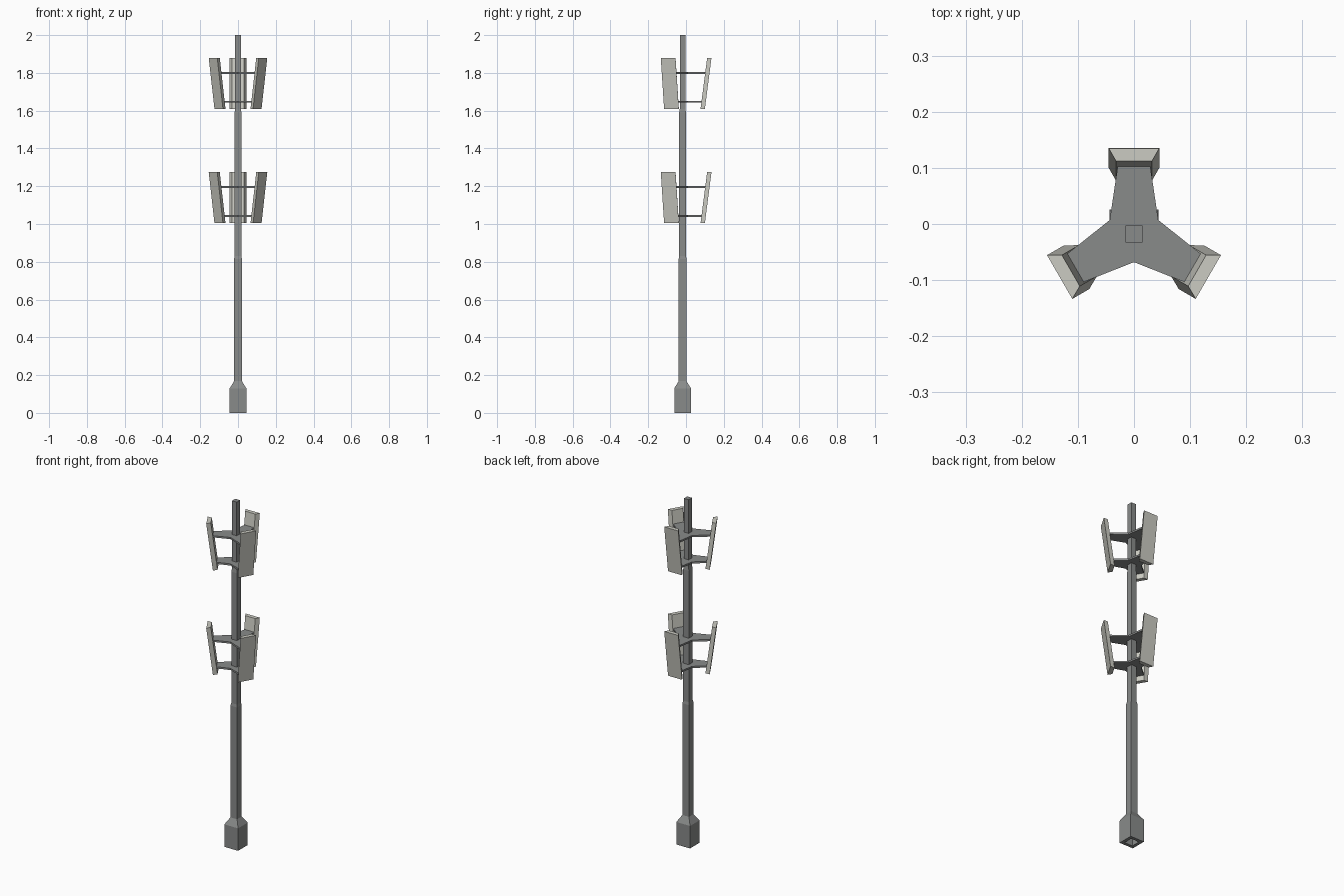
import bpy, bmesh, math

if "Cube" in bpy.data.objects:
    bpy.data.objects.remove(bpy.data.objects["Cube"])

CY = -0.018  # mast axis sits slightly forward of the origin


def material(name, col):
    m = bpy.data.materials.new(name)
    m.diffuse_color = (*col, 1)
    m.use_nodes = True
    m.node_tree.nodes["Principled BSDF"].inputs["Base Color"].default_value = m.diffuse_color
    return m


STEEL = material("steel grey", (0.25, 0.258, 0.255))
PANEL = material("pale panel grey", (0.60, 0.60, 0.545))


def loft(name, rings, mat, cap_end=True, cap_start=True):
    """Skin a list of equally sized vertex rings and cap the ends."""
    bm = bmesh.new()
    vr = [[bm.verts.new(p) for p in r] for r in rings]
    n = len(vr[0])
    for a, b in zip(vr, vr[1:]):
        for i in range(n):
            j = (i + 1) % n
            bm.faces.new((a[i], a[j], b[j], b[i]))
    if cap_start:
        bm.faces.new(vr[0][::-1])
    if cap_end:
        bm.faces.new(vr[-1])
    bmesh.ops.recalc_face_normals(bm, faces=bm.faces)
    me = bpy.data.meshes.new(name)
    bm.to_mesh(me)
    bm.free()
    me.materials.append(mat)
    ob = bpy.data.objects.new(name, me)
    bpy.context.collection.objects.link(ob)
    return ob


def square(h, z):
    return [(x * h, CY + y * h, z) for x, y in ((-1, -1), (1, -1), (1, 1), (-1, 1))]


def polar(r, side, ang, z):
    """Point at distance r along direction ang, shifted sideways."""
    c, s = math.cos(ang), math.sin(ang)
    return (r * c - side * s, CY + r * s + side * c, z)


# Mast: hollow-bottomed square foot, collar and slightly stepped pole
profile = [(0.026, 0.05), (0.026, 0), (0.044, 0), (0.044, 0.13), (0.021, 0.168),
           (0.021, 0.815), (0.018, 0.83), (0.018, 1.59), (0.015, 1.61), (0.015, 2.0)]
loft("mast", [square(h, z) for h, z in profile], STEEL)

ARMS = [math.radians(a) for a in (90, 210, 330)]


# Three-armed bracket plate
def bracket(name, z, reach):
    def ring(zz):
        pts = []
        for a in ARMS:
            pts += [polar(0.05, 0, a - math.pi / 3, zz),
                    polar(reach, -0.029, a, zz), polar(reach, 0.029, a, zz)]
        return pts
    loft(name, [ring(z - 0.005), ring(z + 0.005)], STEEL)


# Antenna panel: trapezoid section, leaning outward at the top
def panel(name, z, ang):
    def ring(r, zz):
        return [polar(r, -0.032, ang, zz), polar(r + 0.023, -0.045, ang, zz),
                polar(r + 0.023, 0.045, ang, zz), polar(r, 0.032, ang, zz)]
    loft(name, [ring(0.095, z), ring(0.13, z + 0.27)], PANEL)


for level, z0 in (("lower", 1.005), ("upper", 1.61)):
    bracket(level + "_bracket_bottom", z0 + 0.037, 0.102)
    bracket(level + "_bracket_top", z0 + 0.19, 0.121)
    for i, a in enumerate(ARMS):
        panel(f"{level}_antenna_panel_{i + 1}", z0, a)
